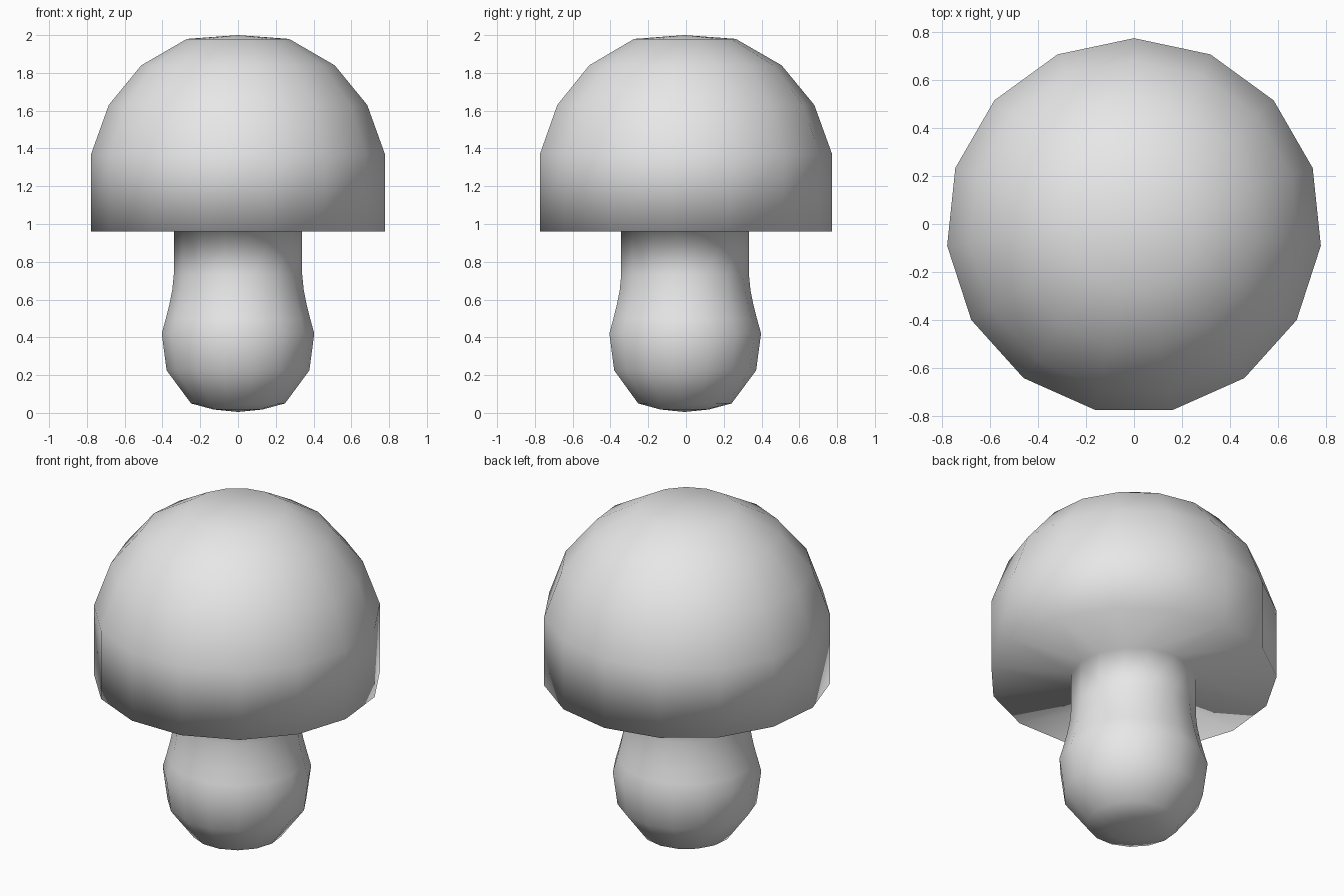
import bpy
import bmesh
import math
from mathutils import Matrix, Vector

SIDES = 15

cube = bpy.data.objects.get("Cube")
if cube:
    bpy.data.objects.remove(cube, do_unlink=True)


def make_material(name, colour):
    mat = bpy.data.materials.new(name)
    mat.use_nodes = True
    mat.diffuse_color = colour
    mat.node_tree.nodes["Principled BSDF"].inputs["Base Color"].default_value = colour
    return mat


def lathe(name, profile, mat):
    """Spin a (radius, height) profile around z into a smooth closed solid."""
    bm = bmesh.new()
    verts = [bm.verts.new((0, r, z)) for r, z in profile]
    edges = [bm.edges.new(pair) for pair in zip(verts, verts[1:])]
    bmesh.ops.spin(bm, geom=verts + edges, cent=(0, 0, 0), axis=(0, 0, 1),
                   angle=math.tau, steps=SIDES)
    bmesh.ops.remove_doubles(bm, verts=bm.verts[:], dist=0.0005)
    bmesh.ops.recalc_face_normals(bm, faces=bm.faces[:])
    # Centre the odd-sided outline front to back
    ys = [v.co.y for v in bm.verts]
    shift = Vector((0, -(max(ys) + min(ys)) / 2, 0))
    bmesh.ops.transform(bm, matrix=Matrix.Translation(shift), verts=bm.verts[:])
    for face in bm.faces:
        face.smooth = True
    mesh = bpy.data.meshes.new(name)
    bm.to_mesh(mesh)
    bm.free()
    mesh.materials.append(mat)
    obj = bpy.data.objects.new(name, mesh)
    bpy.context.collection.objects.link(obj)
    return obj


grey = make_material("plain grey", (0.8, 0.8, 0.8, 1))

# Bulbous stem, from the foot up to the underside of the cap
stem = [(0, 0.005), (0.13, 0.018), (0.25, 0.05), (0.38, 0.225), (0.406, 0.42),
        (0.384, 0.5), (0.364, 0.58), (0.35, 0.65), (0.342, 0.73), (0.342, 0.96)]

# Domed cap with a flat underside and upright rim
cap = [(0.782, 0.96), (0.782, 1.37), (0.688, 1.63), (0.515, 1.84),
       (0.272, 1.98), (0, 2.0)]

# One continuous skin, so the shading blends where stem and cap meet
lathe("mushroom", stem + cap, grey)
